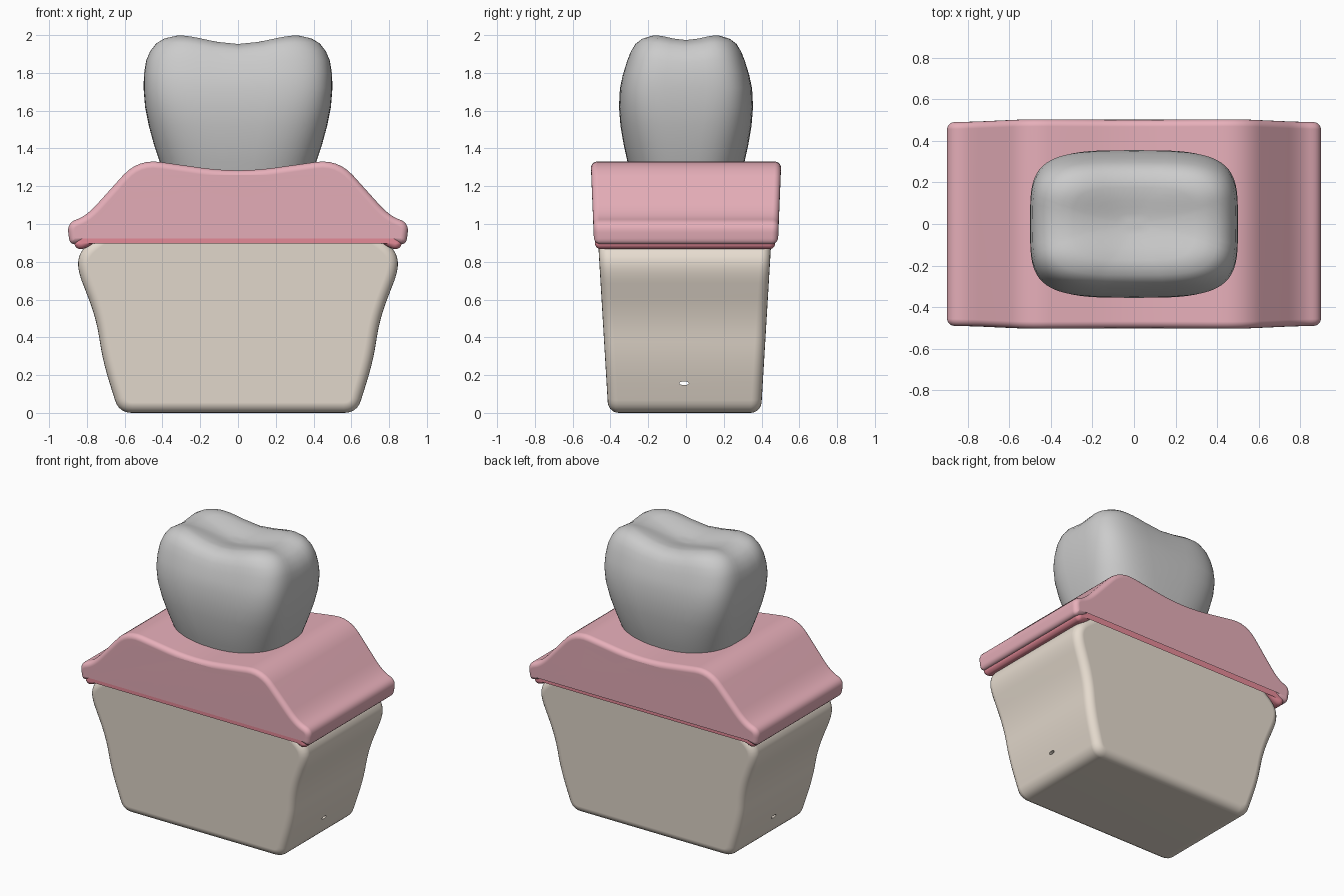
import bpy, bmesh, math
from mathutils import Vector

if "Cube" in bpy.data.objects:
    bpy.data.objects.remove(bpy.data.objects["Cube"])


def finish(name, bm, color=None):
    bmesh.ops.recalc_face_normals(bm, faces=bm.faces)
    me = bpy.data.meshes.new(name)
    bm.to_mesh(me)
    bm.free()
    ob = bpy.data.objects.new(name, me)
    bpy.context.collection.objects.link(ob)
    if color:
        mat = bpy.data.materials.new(name + "_color")
        mat.diffuse_color = (*color, 1)
        mat.use_nodes = True
        mat.node_tree.nodes["Principled BSDF"].inputs["Base Color"].default_value = mat.diffuse_color
        me.materials.append(mat)
    return ob


def smooth(ob, angle=40):
    bpy.ops.object.select_all(action='DESELECT')
    ob.select_set(True)
    bpy.context.view_layer.objects.active = ob
    bpy.ops.object.shade_smooth_by_angle(angle=math.radians(angle))


def bridge(bm, rings):
    for a, b in zip(rings, rings[1:]):
        n = len(a)
        for i in range(n):
            j = (i + 1) % n
            bm.faces.new((a[i], a[j], b[j], b[i]))


def rounded_profile(half, steps=6):
    """Mirror (x, z, radius) corners across x = 0 and round every corner."""
    pts = half + [(-x, z, r) for x, z, r in reversed(half) if x > 0]
    out = []
    for i, (x, z, r) in enumerate(pts):
        p = Vector((x, z))
        a = Vector(pts[i - 1][:2]) - p
        b = Vector(pts[(i + 1) % len(pts)][:2]) - p
        s = p + a.normalized() * min(r, a.length * 0.45)
        e = p + b.normalized() * min(r, b.length * 0.45)
        for k in range(steps + 1):
            t = k / steps
            out.append(s * (1 - t) ** 2 + p * 2 * t * (1 - t) + e * t * t)
    return out


def slab(name, half, depth, r, color, steps=5):
    """Front profile extruded along y with rounded rims; depth(z) is the half depth."""
    prof = rounded_profile(half)
    n = len(prof)
    inward = []
    for i in range(n):
        t = (prof[(i + 1) % n] - prof[i - 1]).normalized()
        inward.append(Vector((-t.y, t.x)))
    bm = bmesh.new()
    rings = []
    for side in (-1, 1):
        for k in range(steps + 1):
            a = math.pi / 2 * (k if side > 0 else steps - k) / steps
            ring = []
            for p, d in zip(prof, inward):
                q = p + d * r * (1 - math.cos(a))
                y = side * (depth(q.y) - r * (1 - math.sin(a)))
                ring.append(bm.verts.new((q.x, y, q.y)))
            rings.append(ring)
    bridge(bm, rings)
    bm.faces.new(rings[0])
    bm.faces.new(rings[-1])
    return finish(name, bm, color)


# Jaw bone block
bone = slab("jaw_bone",
            [(0.63, 0, 0.07), (0.715, 0.27, 0.12), (0.75, 0.5, 0.12),
             (0.855, 0.77, 0.09), (0.83, 0.87, 0.07), (0.52, 1.10, 0.12), (0, 1.03, 0.15)],
            lambda z: 0.404 + 0.06 * z, 0.055, (0.80, 0.72, 0.63))
bone.location.y = -0.007

# Small canal running through the bone from side to side
bm = bmesh.new()
bmesh.ops.create_cone(bm, cap_ends=True, segments=12, radius1=0.025, radius2=0.025, depth=2)
for v in bm.verts:
    v.co = (v.co.z, v.co.x - 0.01, 0.157 + v.co.y * 0.4)
cutter = finish("canal_cutter", bm)
cutter.hide_render = True
mod = bone.modifiers.new("canal", 'BOOLEAN')
mod.operation = 'DIFFERENCE'
mod.solver = 'EXACT'
mod.object = cutter
bpy.context.view_layer.objects.active = bone
bpy.ops.object.modifier_apply(modifier=mod.name)
bpy.data.objects.remove(cutter)

# Inner and outer gum layers
inner = slab("inner_gum",
             [(0, 1.035, 0.15), (0.51, 1.105, 0.1), (0.78, 0.885, 0.05), (0.84, 0.86, 0.04),
              (0.875, 0.895, 0.04), (0.82, 0.98, 0.05), (0.53, 1.225, 0.1), (0, 1.155, 0.15)],
             lambda z: 0.45 + 0.03 * z, 0.03, (0.80, 0.26, 0.32))
inner.location.y = -0.005
outer = slab("outer_gum",
             [(0, 1.17, 0.15), (0.51, 1.235, 0.1), (0.80, 0.91, 0.06), (0.89, 0.885, 0.04),
              (0.905, 1.005, 0.05), (0.80, 1.045, 0.08), (0.53, 1.345, 0.12), (0, 1.27, 0.2)],
             lambda z: 0.45 + 0.041 * z, 0.035, (0.80, 0.43, 0.49))

# Tooth crown: stacked super-ellipse rings with grooves pressed into the top
LEVELS = [(1.12, 0.34, 0.25, 2.6), (1.25, 0.385, 0.285, 2.8), (1.33, 0.415, 0.31, 2.9),
          (1.42, 0.445, 0.33, 3.1), (1.52, 0.472, 0.347, 3.4), (1.62, 0.492, 0.355, 3.7),
          (1.72, 0.5, 0.35, 4), (1.80, 0.498, 0.335, 4), (1.87, 0.488, 0.315, 4),
          (1.92, 0.468, 0.297, 4), (1.96, 0.438, 0.275, 4), (1.985, 0.40, 0.245, 4),
          (2.0, 0.345, 0.205, 4)]
LEVELS += [(2.0, 0.345 * s, 0.205 * s, 4 - 1.5 * (1 - s)) for s in (0.85, 0.7, 0.55, 0.4, 0.25, 0.1)]


def bump(u, w):
    return 0.5 + 0.5 * math.cos(math.pi * min(abs(u) / w, 1))


bm = bmesh.new()
rings = []
for z, rx, ry, n in LEVELS:
    ring = []
    for i in range(64):
        c, s = math.cos(math.tau * i / 64), math.sin(math.tau * i / 64)
        x = rx * math.copysign(abs(c) ** (2 / n), c)
        y = ry * math.copysign(abs(s) ** (2 / n), s)
        press = max(0, (z - 1.7) / 0.3)
        dip = 0.047 * bump(x, 0.34) + 0.026 * bump(y, 0.18)
        ring.append(bm.verts.new((x, y, z - press * dip)))
    rings.append(ring)
bridge(bm, rings)
bm.faces.new(rings[0])
bm.faces.new(rings[-1])
crown = finish("tooth_crown", bm)

for ob in (bone, inner, outer, crown):
    smooth(ob)
    ob.modifiers.new("weighted", 'WEIGHTED_NORMAL').keep_sharp = True
